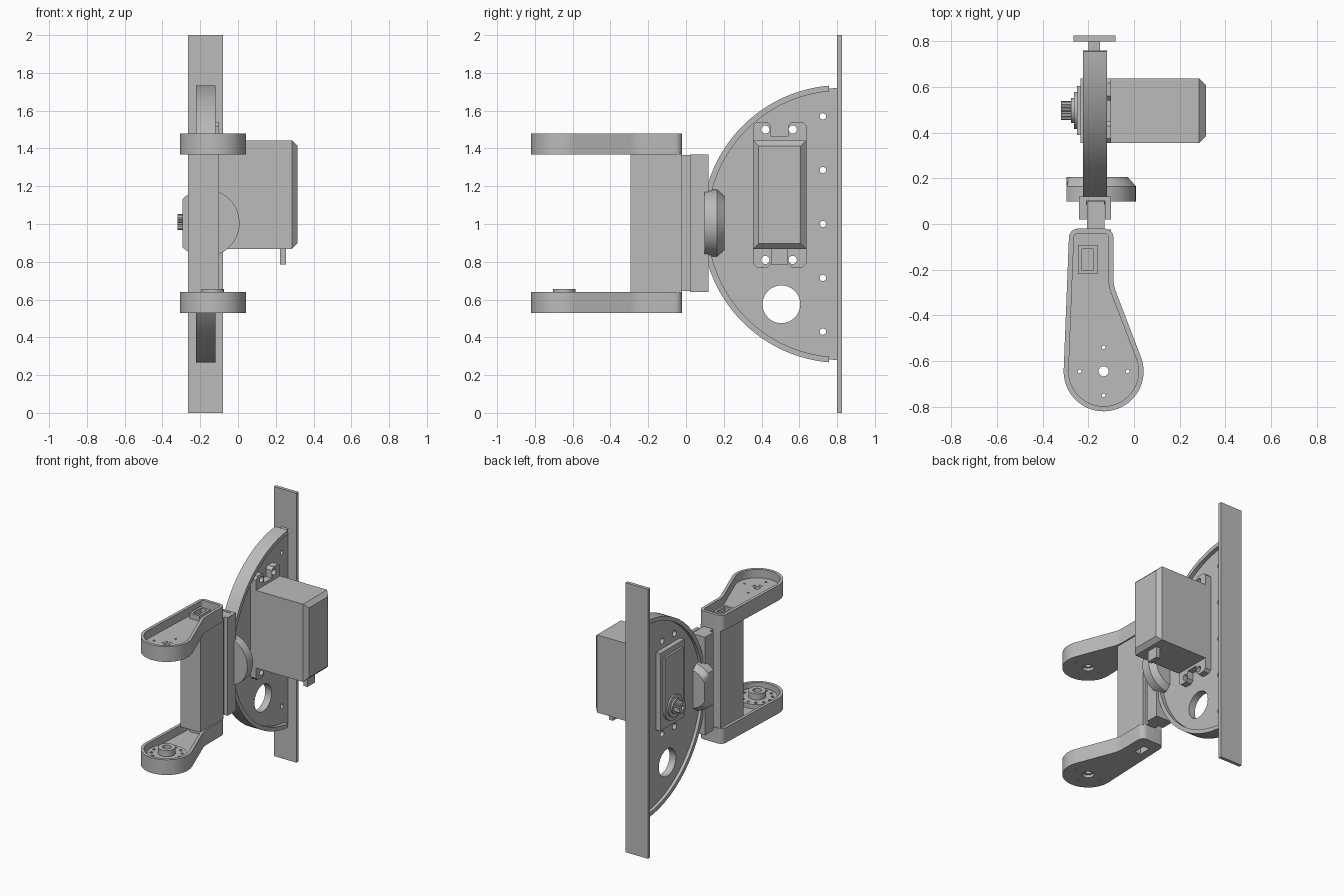
import bpy, bmesh
from math import sin, cos, radians
from mathutils import Vector

cube = bpy.data.objects.get("Cube")
if cube:
    bpy.data.objects.remove(cube, do_unlink=True)

grey = bpy.data.materials.new("plain_grey")
grey.use_nodes = True
COLOUR = (0.5, 0.5, 0.5, 1)
grey.diffuse_color = COLOUR
grey.node_tree.nodes["Principled BSDF"].inputs["Base Color"].default_value = COLOUR

PLACE = {"x": lambda u, v, w: (w, u, v),
         "y": lambda u, v, w: (u, w, v),
         "z": lambda u, v, w: (u, v, w)}


def finish(name, bm):
    bmesh.ops.recalc_face_normals(bm, faces=bm.faces[:])
    mesh = bpy.data.meshes.new(name)
    bm.to_mesh(mesh)
    bm.free()
    mesh.materials.append(grey)
    obj = bpy.data.objects.new(name, mesh)
    bpy.context.collection.objects.link(obj)
    bpy.ops.object.select_all(action="DESELECT")
    obj.select_set(True)
    bpy.context.view_layer.objects.active = obj
    bpy.ops.object.shade_smooth_by_angle(angle=radians(30))
    return obj


def prism(name, axis, lo, hi, outline, holes=()):
    """Extrude an outline with holes along an axis."""
    bm = bmesh.new()
    for loop in [outline, *holes]:
        vs = [bm.verts.new(PLACE[axis](u, v, lo)) for u, v in loop]
        for i, v in enumerate(vs):
            bm.edges.new((vs[i - 1], v))
    bmesh.ops.triangle_fill(bm, use_beauty=True, edges=bm.edges[:])
    ext = bmesh.ops.extrude_face_region(bm, geom=bm.faces[:], use_keep_orig=True)
    moved = [g for g in ext["geom"] if isinstance(g, bmesh.types.BMVert)]
    bmesh.ops.translate(bm, verts=moved, vec=Vector(PLACE[axis](0, 0, hi - lo)))
    return finish(name, bm)


def loft(name, axis, sections):
    """Skin equal-length loops given as (position, loop)."""
    bm = bmesh.new()
    rings = [[bm.verts.new(PLACE[axis](u, v, w)) for u, v in loop] for w, loop in sections]
    for a, b in zip(rings, rings[1:]):
        for i in range(len(a)):
            bm.faces.new((a[i - 1], a[i], b[i], b[i - 1]))
    bm.faces.new(rings[0])
    bm.faces.new(rings[-1])
    return finish(name, bm)


def arc(cx, cy, r, a0, a1, n=12):
    angles = [radians(a0 + (a1 - a0) * i / n) for i in range(n + 1)]
    return [(cx + r * cos(a), cy + r * sin(a)) for a in angles]


def circle(cx, cy, r, n=32):
    return arc(cx, cy, r, 0, 360, n)[:-1]


def rect(x0, x1, y0, y1, inset=0):
    x0, x1, y0, y1 = x0 + inset, x1 - inset, y0 + inset, y1 - inset
    return [(x0, y0), (x1, y0), (x1, y1), (x0, y1)]


# Back mounting plate
prism("back_plate", "z", 0, 2, rect(-0.265, -0.08, 0.80, 0.825))

# Half disc: thin web with holes and a thicker rim
screws = [(y, z) for y in (0.42, 0.565) for z in (0.81, 1.50)]
web_holes = [circle(0.725, 0.43 + 0.285 * i, 0.017, 16) for i in range(5)]
web_holes += [circle(y, z, 0.022, 16) for y, z in screws]
web_holes.append(circle(0.505, 0.575, 0.1, 48))
prism("disc_web", "x", -0.20, -0.148, arc(0.82, 1, 0.72, 91.2, 268.8, 72), web_holes)
prism("disc_rim", "x", -0.223, -0.118,
      arc(0.82, 1, 0.735, 95, 265, 72) + arc(0.82, 1, 0.705, 265, 95, 72))

# Servo body with chamfered end cap
body = (0.355, 0.637, 0.867, 1.443)
loft("servo_body", "x", [(-0.235, rect(*body)), (0.285, rect(*body)),
                         (0.315, rect(*body, inset=0.03))])

# Servo mounting flanges, each a pair of eared tabs
for name, z, s in (("upper_flange", 1.443, 1), ("lower_flange", 0.867, -1)):
    tip, notch = z + s * 0.097, z + s * 0.02
    ears = [(0.355, z - s * 0.03), (0.355, tip - s * 0.02), (0.375, tip), (0.43, tip),
            (0.45, tip - s * 0.02), (0.45, notch), (0.54, notch), (0.54, tip - s * 0.02),
            (0.56, tip), (0.617, tip), (0.637, tip - s * 0.02), (0.637, z - s * 0.03)]
    holes = [circle(y, zz, 0.022, 16) for y, zz in screws if (zz - 1) * s > 0]
    prism(name, "x", -0.148, -0.10, ears, holes)
prism("cable_outlet", "x", 0.222, 0.255, rect(0.45, 0.54, 0.785, 0.88))

# Servo output side
prism("output_cover", "x", -0.25, -0.23,
      arc(0.497, 1.01, 0.108, 180, 360, 24) + [(0.605, 1.40), (0.389, 1.40)])
prism("output_collar", "x", -0.262, -0.24, circle(0.497, 1.01, 0.082))
prism("output_boss", "x", -0.275, -0.25, circle(0.497, 1.01, 0.055))
spline = [(0.497 + r * cos(a), 1.01 + r * sin(a)) for i in range(40)
          for r, a in [(0.036 if i % 2 else 0.042, radians(9 * i))]]
prism("output_shaft", "x", -0.32, -0.26, spline, [circle(0.497, 1.01, 0.015, 16)])


# Round pivot pad with one flat side and a tapered back
def clipped(r):
    return [(max(x, -0.295), z) for x, z in circle(-0.17, 1.005, r, 64)]


loft("pivot_pad", "y", [(0.098, clipped(0.178)), (0.165, clipped(0.178)),
                        (0.205, clipped(0.143))])

# Channel, tongue and spine that join the arms to the pad
prism("channel", "z", 0.64, 1.368,
      [(-0.24, 0.02), (-0.207, 0.02), (-0.207, 0.1), (-0.127, 0.1),
       (-0.127, 0.02), (-0.10, 0.02), (-0.10, 0.12), (-0.24, 0.12)])
prism("tongue", "z", 0.645, 1.365, rect(-0.205, -0.129, -0.05, 0.098))
prism("spine", "z", 0.635, 1.37, rect(-0.265, -0.10, -0.295, -0.025))


# Arms: teardrop trays open on top
HUB = (-0.133, -0.645)


def teardrop(d):
    return (arc(*HUB, 0.175 - d, 178, 381, 48) + arc(0.07, -0.239, 0.16 + d, 201, 180, 8)
            + arc(-0.13, -0.06, 0.04 - d, 0, 90, 6) + arc(-0.245, -0.06, 0.04 - d, 90, 178, 6))


def arm(name, z):
    slot = rect(-0.228, -0.177, -0.203, -0.109)
    holes = [circle(*HUB, 0.04), slot]
    holes += [circle(x, y, 0.008, 10) for x, y in circle(*HUB, 0.105, 4)]
    prism(name + "_rim", "z", z, z + 0.113, teardrop(0), [teardrop(0.022)])
    prism(name + "_floor", "z", z, z + 0.05, teardrop(0.021), holes)
    prism(name + "_bushing", "z", z + 0.02, z + 0.048, circle(*HUB, 0.041), [circle(*HUB, 0.022)])
    prism(name + "_slot_frame", "z", z + 0.045, z + 0.09,
          rect(-0.245, -0.16, -0.22, -0.092), [slot])


arm("upper_arm", 1.367)
arm("lower_arm", 0.528)

# Turning horn in the lower arm
bolt_holes = [circle(x, y, 0.011, 10) for x, y in circle(*HUB, 0.105, 12)]
prism("horn_disc", "z", 0.57, 0.61, circle(*HUB, 0.135, 48), bolt_holes + [circle(*HUB, 0.03)])
prism("horn_hub", "z", 0.60, 0.655, circle(*HUB, 0.06), [circle(*HUB, 0.03)])
